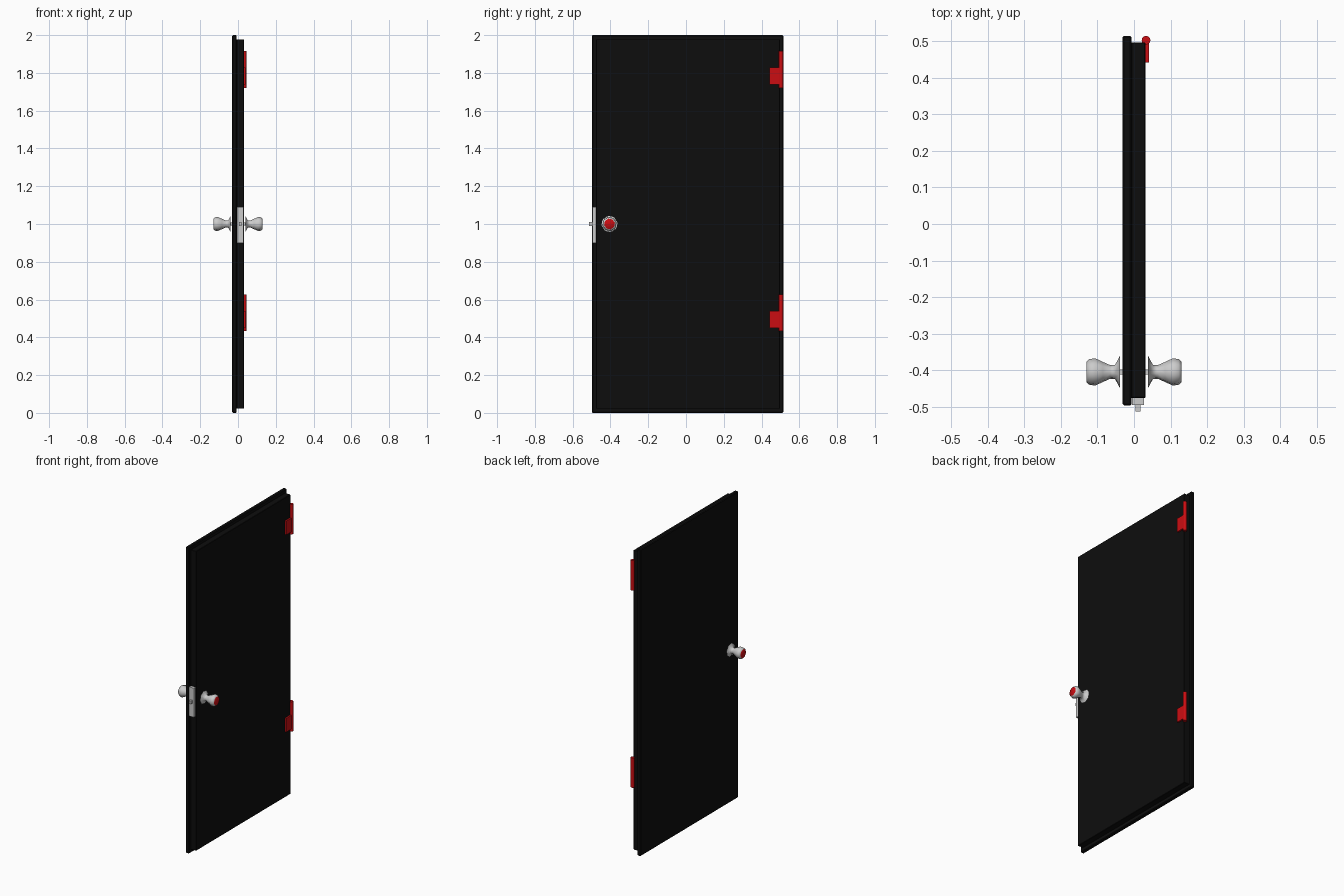
import bpy, bmesh, math
from mathutils import Matrix

cube = bpy.data.objects.get("Cube")
if cube:
    bpy.data.objects.remove(cube, do_unlink=True)


def material(name, colour):
    m = bpy.data.materials.new(name)
    m.use_nodes = True
    rgba = (*colour, 1)
    m.diffuse_color = rgba
    m.node_tree.nodes["Principled BSDF"].inputs["Base Color"].default_value = rgba
    return m


BLACK = material("black_paint", (0.004, 0.004, 0.004))
RED = material("red_enamel", (0.6, 0.004, 0.006))
STEEL = material("light_steel", (0.6, 0.6, 0.6))


def finish(name, bm, mats, smooth=False):
    bmesh.ops.recalc_face_normals(bm, faces=bm.faces)
    mesh = bpy.data.meshes.new(name)
    bm.to_mesh(mesh)
    bm.free()
    obj = bpy.data.objects.new(name, mesh)
    bpy.context.collection.objects.link(obj)
    for m in mats:
        mesh.materials.append(m)
    if smooth:
        bpy.ops.object.select_all(action="DESELECT")
        obj.select_set(True)
        bpy.context.view_layer.objects.active = obj
        bpy.ops.object.shade_smooth_by_angle(angle=math.radians(65))
    return obj


def box(name, x, y, z, mat, bevel=0):
    """Box from (min, max) ranges."""
    bm = bmesh.new()
    bmesh.ops.create_cube(bm, size=1)
    for v in bm.verts:
        v.co = [(lo + hi) / 2 + c * (hi - lo) for c, (lo, hi) in zip(v.co, (x, y, z))]
    obj = finish(name, bm, [mat])
    if bevel:
        mod = obj.modifiers.new("edge", "BEVEL")
        mod.width = bevel
        mod.segments = 1
    return obj


def knob(name, side):
    """Flared rose, waisted neck and faceted grip with a red end cap."""
    profile = [(0.039, 0.044), (0.043, 0.036), (0.052, 0.02), (0.065, 0.019),
               (0.085, 0.028), (0.106, 0.038), (0.122, 0.036), (0.13, 0.029)]
    sides = 8
    bm = bmesh.new()
    rings = []
    for x, r in profile:
        angles = [math.tau * (i + 0.25) / sides for i in range(sides)]
        rings.append([bm.verts.new((side * x, r * math.cos(a) - 0.405,
                                    r * math.sin(a) + 1)) for a in angles])
    for a, b in zip(rings, rings[1:]):
        for i in range(sides):
            j = (i + 1) % sides
            bm.faces.new((a[i], a[j], b[j], b[i]))
    bm.faces.new(rings[0])
    cap = bm.faces.new(rings[-1])
    cap.material_index = 1
    finish(name, bm, [STEEL, RED], smooth=True)


def hinge(name, z):
    # Barrel
    bm = bmesh.new()
    bmesh.ops.create_cone(bm, cap_ends=True, segments=12, radius1=0.012,
                          radius2=0.012, depth=0.195,
                          matrix=Matrix.Translation((0.033, 0.503, z)))
    finish(name + "_barrel", bm, [RED], smooth=True)
    # Leaf
    box(name + "_leaf", (0.03, 0.041), (0.442, 0.498), (z - 0.08, z + 0.01), RED)


# Rebated door: wide outer slab and smaller inner slab
box("outer_slab", (-0.031, -0.007), (-0.497, 0.515), (0, 2), BLACK, 0.004)
box("inner_slab", (-0.008, 0.031), (-0.476, 0.497), (0.022, 1.978), BLACK, 0.002)

# Lock plate with its latch bolt
box("lock_plate", (-0.006, 0.028), (-0.495, -0.475), (0.9, 1.09), STEEL)
box("latch_bolt", (0.004, 0.018), (-0.513, -0.47), (0.99, 1.01), STEEL)

# Handles joined by a spindle
box("spindle", (-0.06, 0.06), (-0.412, -0.398), (0.993, 1.007), STEEL)
knob("right_knob", -1)
knob("left_knob", 1)

# Hinges
hinge("upper_hinge", 1.818)
hinge("lower_hinge", 0.53)
